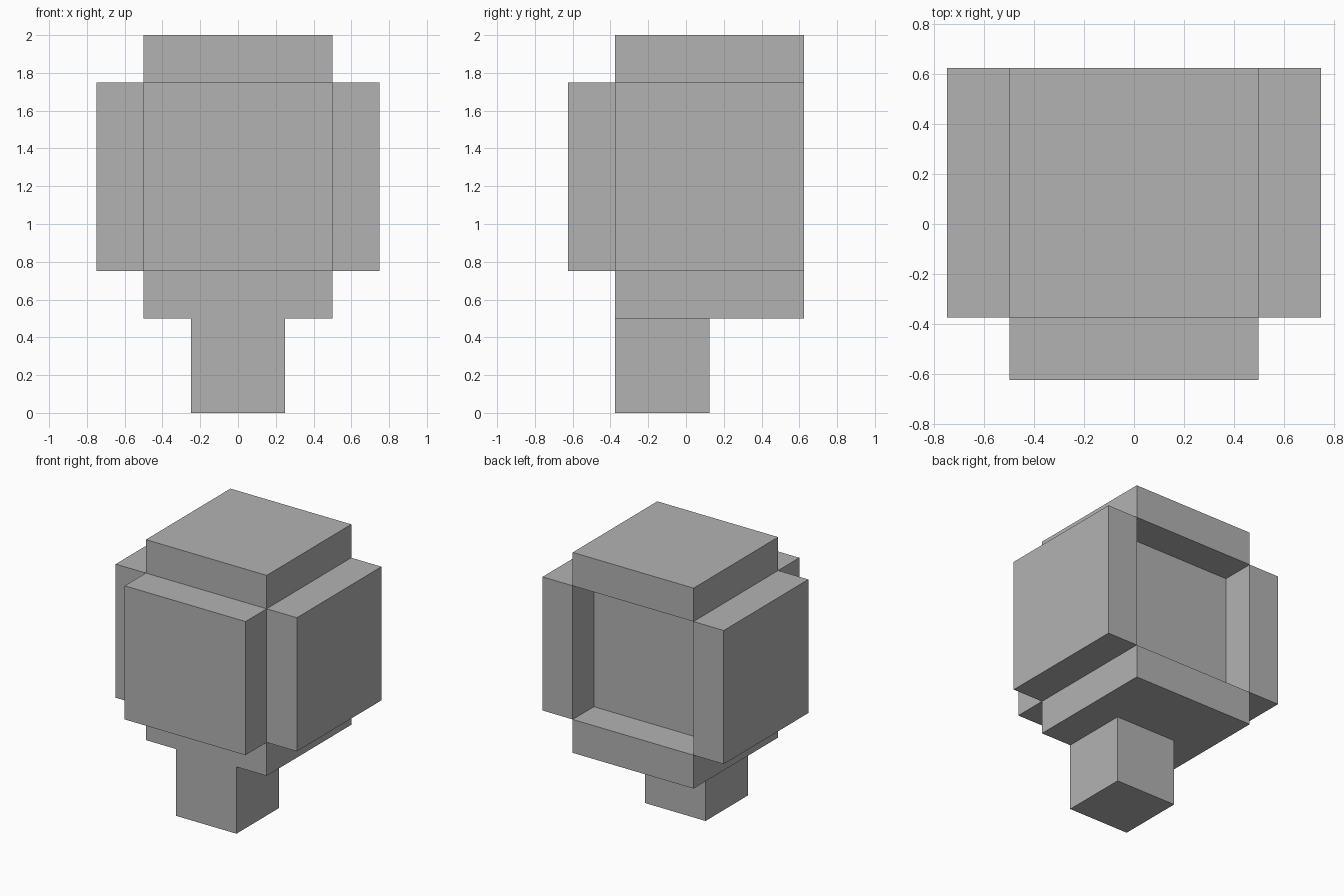
import bpy

# Remove the default cube
default = bpy.data.objects.get("Cube")
if default:
    bpy.data.objects.remove(default, do_unlink=True)

# Single plain grey
GREY = (0.45, 0.45, 0.45, 1.0)
grey = bpy.data.materials.new("plain grey")
grey.use_nodes = True
grey.diffuse_color = GREY
for node in grey.node_tree.nodes:
    if node.type == "BSDF_PRINCIPLED":
        node.inputs["Base Color"].default_value = GREY


def box(name, centre, size):
    """Add a flat-sided block."""
    bpy.ops.mesh.primitive_cube_add(size=1, location=centre)
    obj = bpy.context.object
    obj.name = name
    obj.scale = size
    bpy.ops.object.transform_apply(location=False, rotation=False, scale=True)
    obj.data.materials.append(grey)
    return obj


# Core, set back from the rear rim to leave a square recess
box("core", (0, 0, 1.25), (1, 0.75, 1))

# Panels around the core
box("front_panel", (0, -0.5, 1.25), (1, 0.25, 1))
for name, side in (("left_panel", 1), ("right_panel", -1)):
    box(name, (side * 0.625, 0.125, 1.25), (0.25, 1, 1))
for name, z in (("top_panel", 1.875), ("bottom_panel", 0.625)):
    box(name, (0, 0.125, z), (1, 1, 0.25))

# Stem, flush with the front of the bottom panel
box("stem", (0, -0.125, 0.25), (0.5, 0.5, 0.5))
